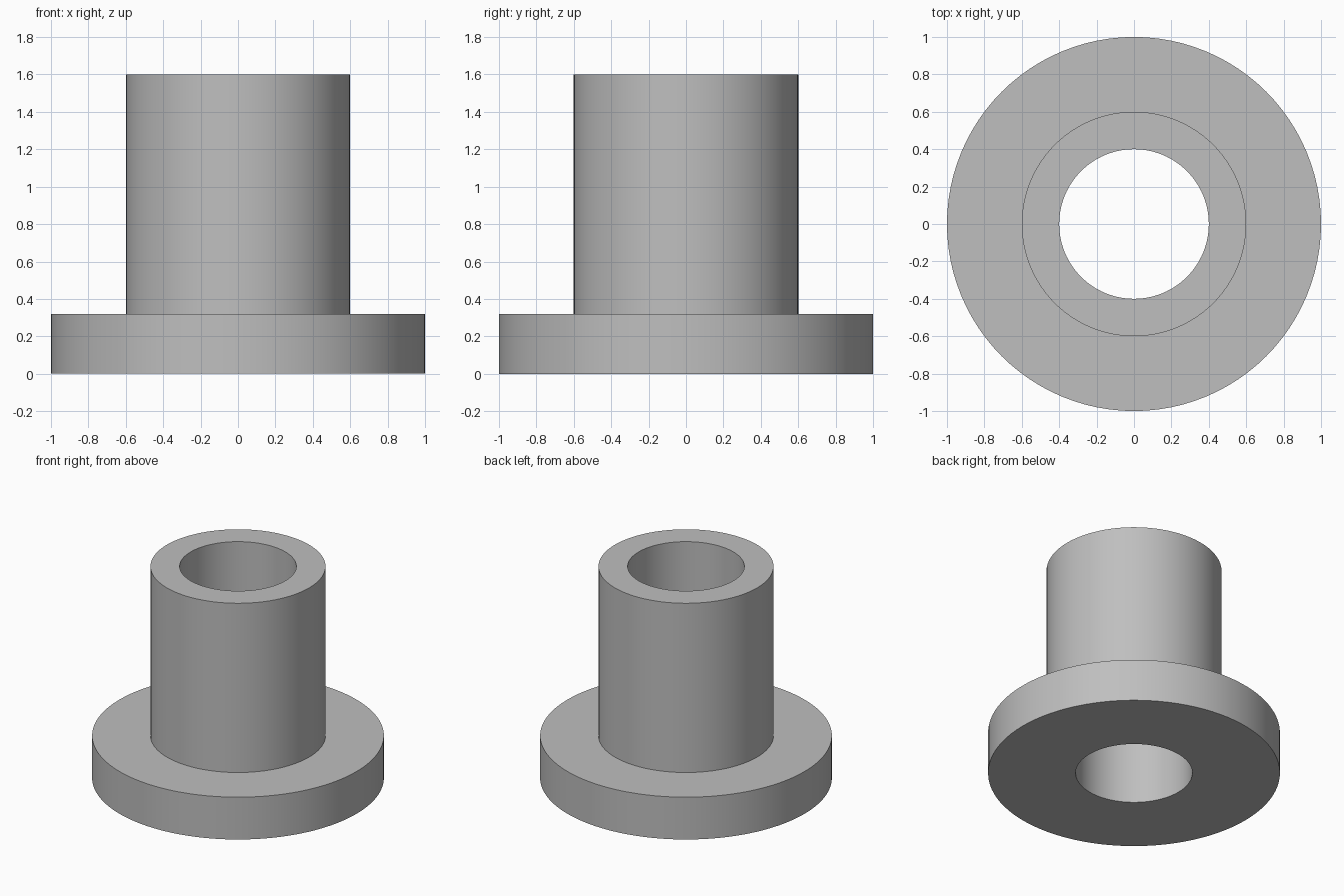
import bpy
import bmesh
import math

SEGMENTS = 96
BORE, SLEEVE, FLANGE = 0.4, 0.6, 1.0
FLANGE_TOP, HEIGHT = 0.32, 1.6

cube = bpy.data.objects.get("Cube")
if cube:
    bpy.data.objects.remove(cube, do_unlink=True)

# Plain grey finish
grey = bpy.data.materials.new("grey")
grey.use_nodes = True
colour = (0.52, 0.52, 0.52, 1.0)
grey.diffuse_color = colour
grey.node_tree.nodes["Principled BSDF"].inputs["Base Color"].default_value = colour

# Flanged bushing: closed cross-section revolved around z
profile = [(BORE, 0), (FLANGE, 0), (FLANGE, FLANGE_TOP),
           (SLEEVE, FLANGE_TOP), (SLEEVE, HEIGHT), (BORE, HEIGHT)]
bm = bmesh.new()
verts = [bm.verts.new((r, 0, z)) for r, z in profile]
edges = [bm.edges.new((v, verts[(i + 1) % len(verts)])) for i, v in enumerate(verts)]
bmesh.ops.spin(bm, geom=verts + edges, cent=(0, 0, 0), axis=(0, 0, 1),
               angle=math.tau, steps=SEGMENTS, use_merge=True)
bmesh.ops.remove_doubles(bm, verts=bm.verts, dist=0.0001)
bmesh.ops.recalc_face_normals(bm, faces=bm.faces)

mesh = bpy.data.meshes.new("flanged_bushing")
bm.to_mesh(mesh)
bm.free()
mesh.materials.append(grey)
bushing = bpy.data.objects.new("flanged_bushing", mesh)
bpy.context.collection.objects.link(bushing)

# Smooth round walls, crisp rims
bpy.ops.object.select_all(action="DESELECT")
bushing.select_set(True)
bpy.context.view_layer.objects.active = bushing
bpy.ops.object.shade_smooth_by_angle(angle=math.radians(30))
